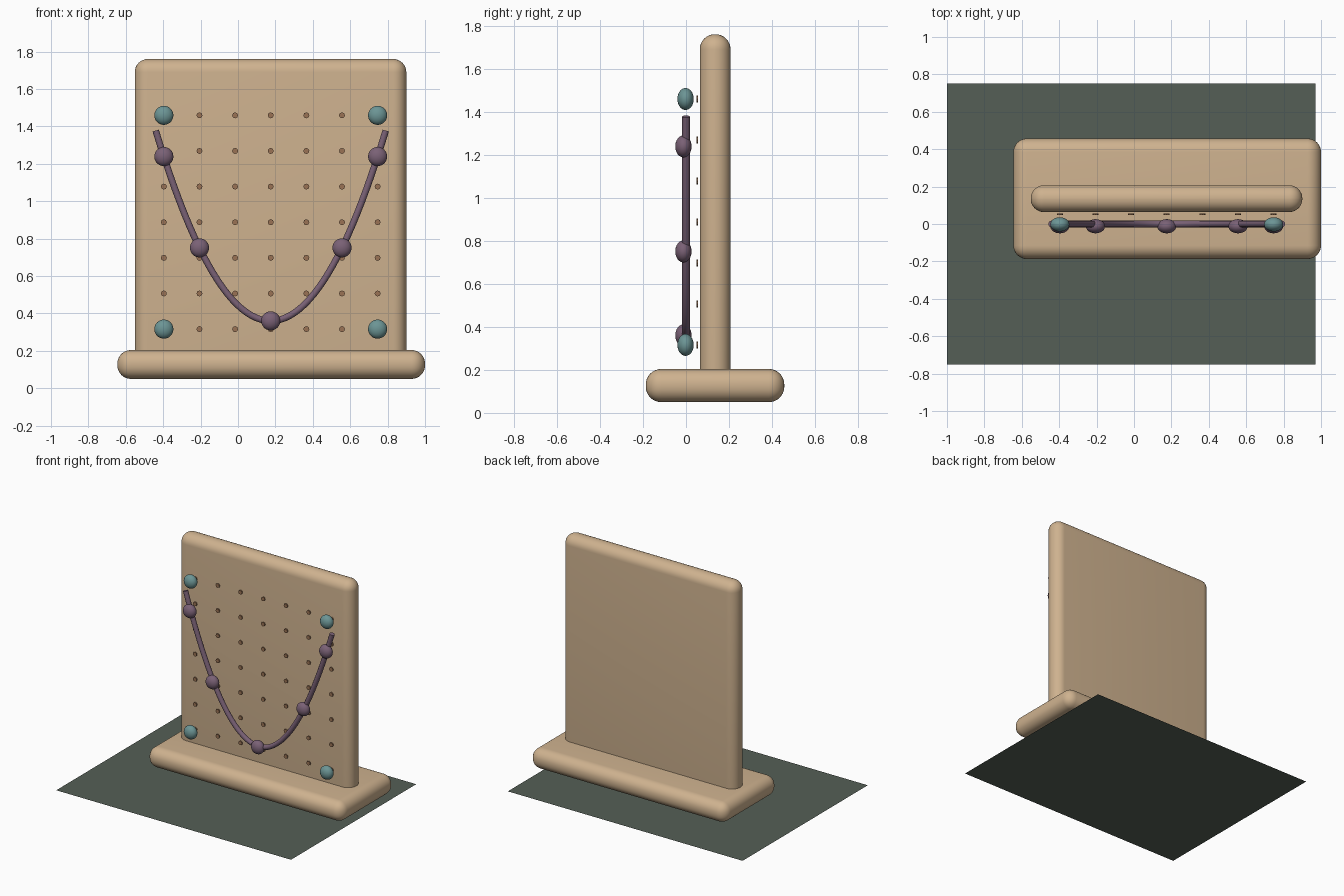
import bpy, math

if "Cube" in bpy.data.objects:
    bpy.data.objects.remove(bpy.data.objects["Cube"])


def material(name, rgb):
    m = bpy.data.materials.new(name)
    m.diffuse_color = (*rgb, 1)
    m.use_nodes = True
    m.node_tree.nodes["Principled BSDF"].inputs["Base Color"].default_value = m.diffuse_color
    return m


WOOD = material("light wood", (0.62, 0.445, 0.275))
GREEN = material("dark green mat", (0.089, 0.114, 0.093))
PURPLE = material("dusty purple", (0.195, 0.12, 0.18))
TEAL = material("teal", (0.15, 0.30, 0.30))
BROWN = material("peg brown", (0.32, 0.17, 0.09))


def finish(name, mat, smooth=True):
    ob = bpy.context.object
    ob.name = name
    ob.data.materials.append(mat)
    if smooth:
        bpy.ops.object.shade_smooth_by_angle(angle=math.radians(40))
    return ob


def rounded_block(name, lo, hi, radius, mat):
    centre = [(a + b) / 2 for a, b in zip(lo, hi)]
    bpy.ops.mesh.primitive_cube_add(size=1, location=centre)
    ob = bpy.context.object
    ob.scale = [b - a for a, b in zip(lo, hi)]
    bpy.ops.object.transform_apply(location=False, rotation=False, scale=True)
    bevel = ob.modifiers.new("round", 'BEVEL')
    bevel.width = radius
    bevel.segments = 8
    bpy.ops.object.modifier_apply(modifier="round")
    finish(name, mat)


def bead(name, x, y, z, mat):
    bpy.ops.mesh.primitive_uv_sphere_add(segments=24, ring_count=16, radius=1, location=(x, y, z))
    bpy.context.object.scale = (0.051, 0.038, 0.051)
    finish(name, mat)


# Ground mat
bpy.ops.mesh.primitive_plane_add(size=1, location=(-0.015, 0, 0))
bpy.context.object.scale = (1.97, 1.5, 1)
finish("ground_mat", GREEN, False)

# Base and upright board
rounded_block("base", (-0.645, -0.187, 0.05), (1.0, 0.457, 0.204), 0.072, WOOD)
rounded_block("board", (-0.552, 0.064, 0.06), (0.9, 0.207, 1.76), 0.07, WOOD)

# Grid of small pegs in front of the board
CX, STEP, Z0 = 0.175, 0.1905, 0.316
for col in range(-3, 4):
    for row in range(7):
        bpy.ops.mesh.primitive_cylinder_add(
            vertices=8, radius=0.016, depth=0.008,
            location=(CX + col * STEP, 0.052, Z0 + row * STEP),
            rotation=(math.pi / 2, 0, 0))
        finish("grid_peg", BROWN, False)

# Corner beads
for side in (-1, 1):
    for z in (Z0, Z0 + 6 * STEP):
        bead("corner_bead", CX + side * 3 * STEP, -0.002, z, TEAL)


# Parabolic cord
def height(dx):
    return 0.36 + 2.69 * dx * dx


curve = bpy.data.curves.new("cord", 'CURVE')
curve.dimensions = '3D'
curve.bevel_depth = 0.0185
curve.bevel_resolution = 3
curve.use_fill_caps = True
spline = curve.splines.new('POLY')
N = 48
spline.points.add(N)
for i, p in enumerate(spline.points):
    dx = 0.615 * (2 * i / N - 1)
    p.co = (CX + dx, 0, height(dx), 1)
cord = bpy.data.objects.new("cord", curve)
bpy.context.collection.objects.link(cord)
bpy.ops.object.select_all(action='DESELECT')
cord.select_set(True)
bpy.context.view_layer.objects.active = cord
bpy.ops.object.convert(target='MESH')
finish("cord", PURPLE)

# Beads threaded on the cord
for k in (-3, -2, 0, 2, 3):
    dx = k * STEP
    bead("cord_bead", CX + dx, -0.012, height(dx), PURPLE)
